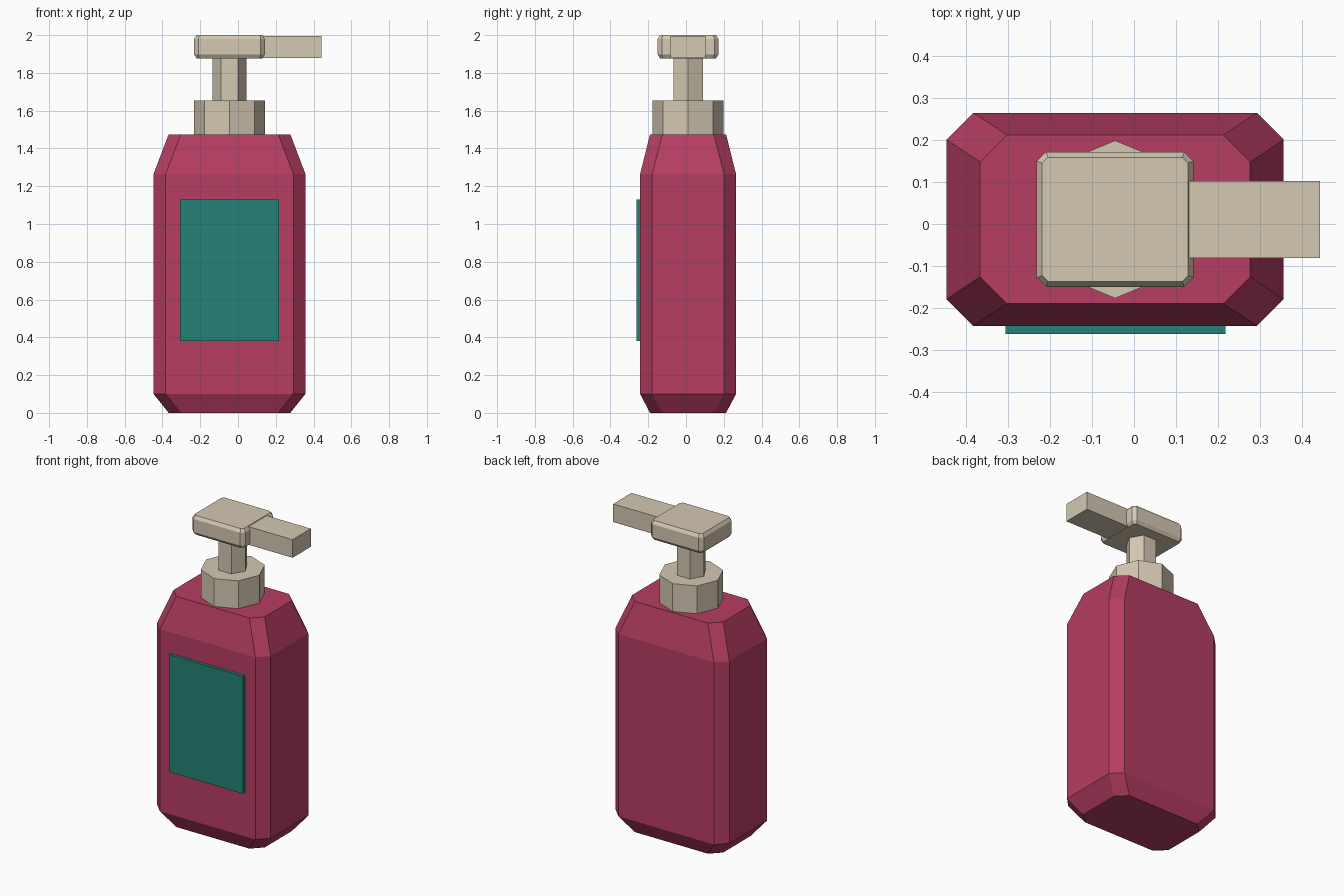
import bpy
import math

cube = bpy.data.objects.get("Cube")
if cube:
    bpy.data.objects.remove(cube, do_unlink=True)

CX, CY = -0.045, 0.011  # axis of the bottle


def make_material(name, rgb):
    mat = bpy.data.materials.new(name)
    mat.use_nodes = True
    color = (*rgb, 1.0)
    mat.diffuse_color = color
    mat.node_tree.nodes["Principled BSDF"].inputs["Base Color"].default_value = color
    return mat


raspberry = make_material("raspberry", (0.47, 0.047, 0.122))
teal = make_material("teal", (0.018, 0.22, 0.18))
cream = make_material("cream", (0.66, 0.58, 0.45))


def rectangle(hx, hy):
    return [(hx, hy), (-hx, hy), (-hx, -hy), (hx, -hy)]


def cut_rectangle(hx, hy, cut):
    """Rectangle with its four corners cut off, counterclockwise."""
    return [(hx, hy - cut), (hx - cut, hy), (cut - hx, hy), (-hx, hy - cut),
            (-hx, cut - hy), (cut - hx, -hy), (hx - cut, -hy), (hx, cut - hy)]


def polygon(radius, sides):
    angles = [math.tau * i / sides for i in range(sides)]
    return [(radius * math.cos(a), radius * math.sin(a)) for a in angles]


def loft(name, sections, mat, center=(CX, CY)):
    """Closed solid through (z, outline) sections, listed from the bottom up."""
    n = len(sections[0][1])
    verts = [(center[0] + x, center[1] + y, z) for z, ring in sections for x, y in ring]
    faces = [tuple(reversed(range(n))), tuple(range(len(verts) - n, len(verts)))]
    for level in range(len(sections) - 1):
        low, high = level * n, (level + 1) * n
        for i in range(n):
            j = (i + 1) % n
            faces.append((low + i, low + j, high + j, high + i))
    mesh = bpy.data.meshes.new(name)
    mesh.from_pydata(verts, [], faces)
    mesh.materials.append(mat)
    obj = bpy.data.objects.new(name, mesh)
    bpy.context.collection.objects.link(obj)
    return obj


# Bottle with tapered shoulder and base
wide = cut_rectangle(0.402, 0.254, 0.064)
narrow = cut_rectangle(0.322, 0.201, 0.064)
loft("bottle_body", [(0, narrow), (0.1, wide), (1.265, wide), (1.475, narrow)], raspberry)

# Front label
panel = rectangle(0.262, 0.0125)
loft("front_label", [(0.38, panel), (1.13, panel)], teal, (-0.044, -0.2495))

# Collar and pump stem
collar = polygon(0.188, 8)
loft("collar", [(1.47, collar), (1.653, collar)], cream)
stem = polygon(0.09, 6)
loft("pump_stem", [(1.645, stem), (1.885, stem)], cream)

# Pump head with bevelled edges
outer = cut_rectangle(0.187, 0.161, 0.022)
inner = cut_rectangle(0.174, 0.148, 0.014)
loft("pump_head", [(1.877, inner), (1.897, outer), (1.98, outer), (2.0, inner)], cream)

# Spout
nozzle = rectangle(0.18, 0.092)
loft("spout", [(1.88, nozzle), (1.996, nozzle)], cream, (0.263, CY))
